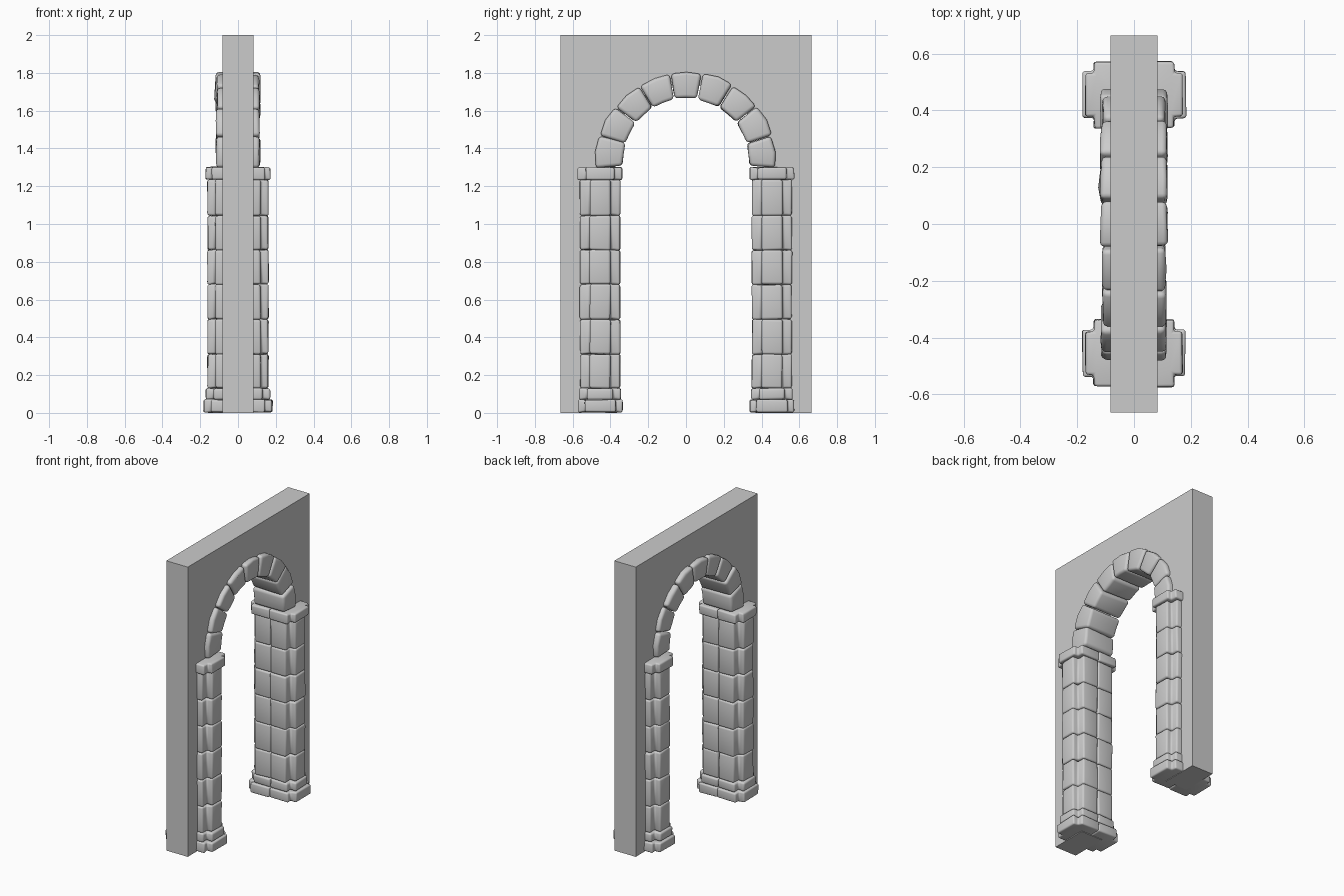
import bpy, bmesh, random
from math import sin, cos, pi, radians

random.seed(4)
cube = bpy.data.objects.get("Cube")
if cube:
    bpy.data.objects.remove(cube, do_unlink=True)

stone = bpy.data.materials.new("grey stone")
stone.use_nodes = True
stone.diffuse_color = (0.6, 0.6, 0.6, 1)
stone.node_tree.nodes["Principled BSDF"].inputs["Base Color"].default_value = (0.6, 0.6, 0.6, 1)


def prism(name, outline, place, low, high, bevel=0.0, jitter=0.0):
    """Extrude a 2D outline from low to high; place maps (u, v, depth) to x, y, z."""
    bm = bmesh.new()
    rings = [[bm.verts.new(place(u, v, d)) for u, v in outline] for d in (low, high)]
    bm.faces.new(rings[0])
    bm.faces.new(rings[1])
    n = len(outline)
    for i in range(n):
        j = (i + 1) % n
        bm.faces.new((rings[0][i], rings[0][j], rings[1][j], rings[1][i]))
    for v in bm.verts:
        for axis in range(3):
            v.co[axis] += random.uniform(-jitter, jitter)
    bmesh.ops.recalc_face_normals(bm, faces=bm.faces)
    mesh = bpy.data.meshes.new(name)
    bm.to_mesh(mesh)
    bm.free()
    mesh.materials.append(stone)
    obj = bpy.data.objects.new(name, mesh)
    bpy.context.collection.objects.link(obj)
    if bevel:
        mod = obj.modifiers.new("worn_edges", 'BEVEL')
        mod.width = bevel
        mod.segments = 3
        mod.limit_method = 'ANGLE'
        bpy.ops.object.select_all(action='DESELECT')
        obj.select_set(True)
        bpy.context.view_layer.objects.active = obj
        bpy.ops.object.shade_smooth()
    return obj


# Wall slab with an arched doorway hidden behind the stonework
HALF_OPEN, SPRING = 0.41, 1.33
arc = [(HALF_OPEN * cos(pi * i / 24), SPRING + HALF_OPEN * sin(pi * i / 24)) for i in range(25)]
wall_outline = ([(0.665, 0), (0.665, 2), (-0.665, 2), (-0.665, 0), (-HALF_OPEN, 0)]
                + arc[::-1] + [(HALF_OPEN, 0)])
prism("wall", wall_outline, lambda u, v, d: (d, u, v), -0.082, 0.082)


# Pillars: stepped half-columns meeting in a seam under the wall
def half_column(name, side, face, low, high, body, lobe, bevel):
    bx, by = body
    lx, ly = lobe
    edge = [(bx, by), (bx, ly), (lx, ly)]
    outline = [(0, by)] + edge + [(x, -y) for x, y in edge[::-1]] + [(0, -by)]
    prism(name, outline, lambda u, v, d: (face * u, side * 0.455 + v, d),
          low, high, bevel, 0.003)


joints = [0.13, 0.31, 0.495, 0.68, 0.862, 1.045, 1.235]
for side, end in ((-1, "front"), (1, "back")):
    for face, hand in ((-1, "right"), (1, "left")):
        tag = end + "_" + hand
        half_column("plinth_" + tag, side, face, 0.003, 0.07, (0.142, 0.118), (0.182, 0.082), 0.01)
        half_column("base_moulding_" + tag, side, face, 0.07, 0.13, (0.13, 0.11), (0.17, 0.068), 0.012)
        half_column("capital_" + tag, side, face, 1.235, 1.30, (0.14, 0.118), (0.172, 0.075), 0.01)
        for i, (low, high) in enumerate(zip(joints, joints[1:])):
            half_column(f"shaft_{tag}_{i + 1}", side, face, low, high,
                        (0.12, 0.106), (0.161, 0.056), 0.012)

# Arch of nine wedge stones
COUNT, START = 9, radians(-4)
step = (pi - 2 * START) / COUNT
for i in range(COUNT):
    a, b = START + i * step + 0.006, START + (i + 1) * step - 0.006
    mid = (a + b) / 2
    outer = 0.472 + random.uniform(-0.006, 0.006)
    outline = [(r * cos(t), SPRING + r * sin(t))
               for r, t in ((0.338, a), (outer, a), (outer + 0.004, mid),
                            (outer, b), (0.338, b), (0.335, mid))]
    depth = 0.114 + random.uniform(-0.005, 0.005)
    prism(f"arch_stone_{i + 1}", outline, lambda u, v, d: (d, u, v),
          -depth, depth, 0.018, 0.004)
